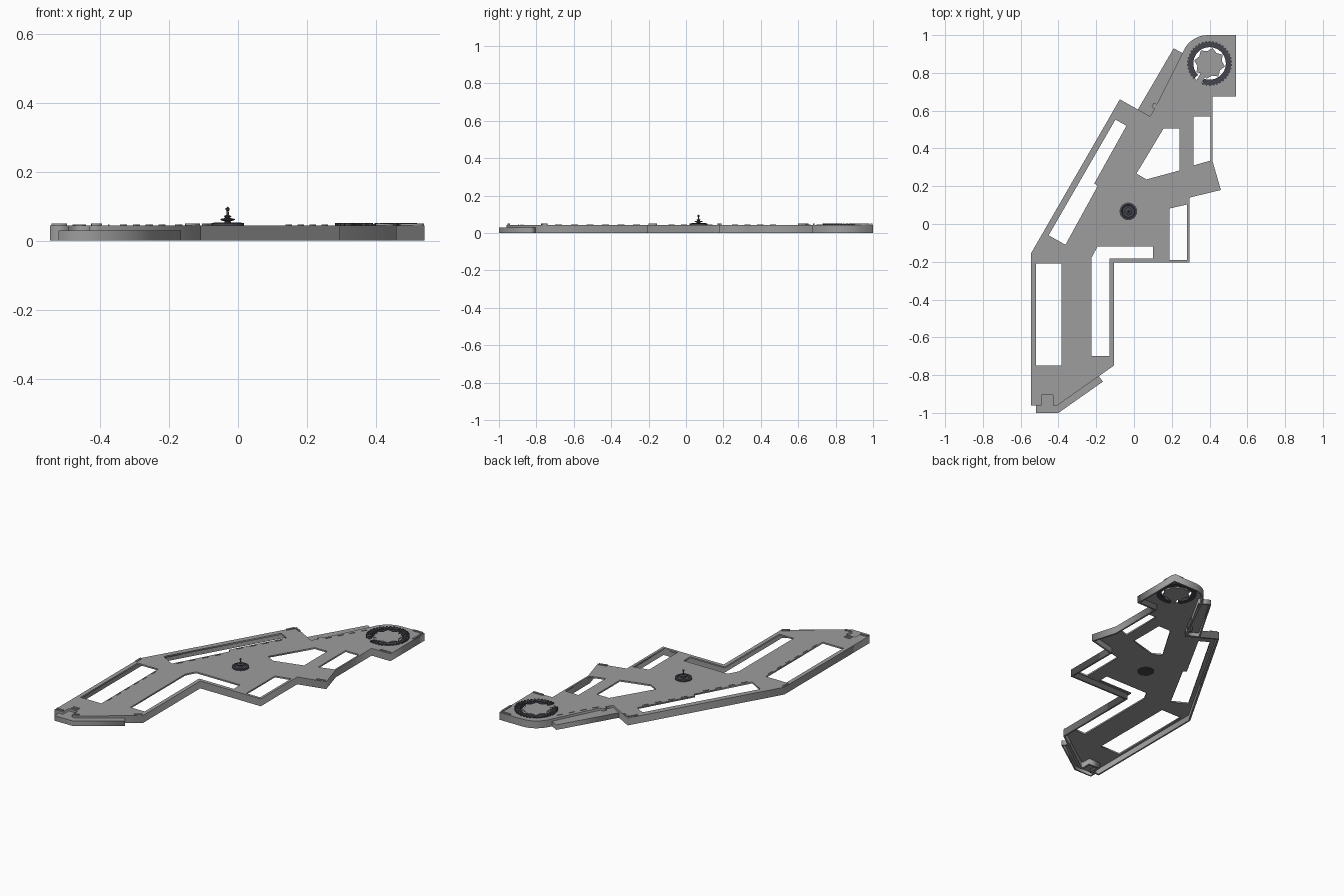
import bpy, bmesh, math
from mathutils import Vector

if "Cube" in bpy.data.objects:
    bpy.data.objects.remove(bpy.data.objects["Cube"])


def material(name, rgb):
    m = bpy.data.materials.new(name)
    m.diffuse_color = (*rgb, 1)
    m.use_nodes = True
    m.node_tree.nodes["Principled BSDF"].inputs["Base Color"].default_value = m.diffuse_color
    return m


GREY = material("mid grey", (0.34, 0.34, 0.34))
DARK = material("dark blue grey", (0.06, 0.06, 0.075))
TOP = 0.044


def finish(name, bm, mat):
    bmesh.ops.remove_doubles(bm, verts=bm.verts, dist=0.00001)
    bmesh.ops.recalc_face_normals(bm, faces=bm.faces)
    me = bpy.data.meshes.new(name)
    bm.to_mesh(me)
    bm.free()
    me.materials.append(mat)
    ob = bpy.data.objects.new(name, me)
    bpy.context.collection.objects.link(ob)
    return ob


def plate(name, loops, z0, z1, mat=GREY):
    """Flat slab; the first loop is the outline, the others are holes."""
    cu = bpy.data.curves.new(name, 'CURVE')
    cu.dimensions = '2D'
    cu.fill_mode = 'BOTH'
    cu.extrude = (z1 - z0) / 2
    for loop in loops:
        sp = cu.splines.new('POLY')
        sp.points.add(len(loop) - 1)
        for p, (x, y) in zip(sp.points, loop):
            p.co = (x, y, 0, 1)
        sp.use_cyclic_u = True
    tmp = bpy.data.objects.new(name + "_tmp", cu)
    bpy.context.collection.objects.link(tmp)
    dg = bpy.context.evaluated_depsgraph_get()
    me = bpy.data.meshes.new_from_object(tmp.evaluated_get(dg))
    bm = bmesh.new()
    bm.from_mesh(me)
    bpy.data.objects.remove(tmp)
    bpy.data.meshes.remove(me)
    bmesh.ops.translate(bm, verts=bm.verts, vec=(0, 0, (z0 + z1) / 2))
    return finish(name, bm, mat)


def inset(loop, d):
    """Mitred inward offset of a clockwise loop."""
    out = []
    for i, p in enumerate(loop):
        p = Vector(p)
        a = (p - Vector(loop[i - 1])).normalized()
        b = (Vector(loop[(i + 1) % len(loop)]) - p).normalized()
        na, nb = Vector((a.y, -a.x)), Vector((b.y, -b.x))
        out.append(tuple(p + (na + nb) * d / max(0.3, 1 + na.dot(nb))))
    return out


def arc(cx, cy, r, a0, a1, n):
    return [(cx + r * math.cos(math.radians(a0 + (a1 - a0) * i / n)),
             cy + r * math.sin(math.radians(a0 + (a1 - a0) * i / n))) for i in range(n + 1)]


def strip(name, a, b, width, z0, z1, mat=GREY):
    a, b = Vector(a), Vector(b)
    d = (b - a).normalized()
    n = Vector((-d.y, d.x)) * width / 2
    return plate(name, [[a + n, b + n, b - n, a - n]], z0, z1, mat)


def lathe(name, profile, x, y, mat, n=20):
    bm = bmesh.new()
    vs = [bm.verts.new((x + r, y, z)) for r, z in profile]
    es = [bm.edges.new(p) for p in zip(vs, vs[1:])]
    bmesh.ops.spin(bm, geom=vs + es, cent=(x, y, 0), axis=(0, 0, 1),
                   angle=math.tau, steps=n)
    return finish(name, bm, mat)


# Hull outline, clockwise, with a rounded far corner and a slot at the near end
CX, CY = 0.40, 0.85
outline = [(0.54, 1.0), (0.54, 0.675), (0.415, 0.675), (0.415, 0.335), (0.46, 0.18),
           (0.295, 0.14), (0.295, -0.205), (-0.107, -0.205), (-0.107, -0.75),
           (-0.405, -0.96), (-0.43, -0.96), (-0.43, -0.905), (-0.49, -0.905),
           (-0.49, -0.96), (-0.545, -0.96), (-0.545, -0.155), (-0.075, 0.66),
           (0.085, 0.57), (0.108, 0.61), (0.093, 0.62), (0.104, 0.64), (0.122, 0.635)]
outline += arc(0.39, 0.86, 0.14, 150, 90, 8)

holes = [
    [(-0.52, -0.21), (-0.383, -0.21), (-0.383, -0.75), (-0.52, -0.75)],
    [(-0.098, 0.553), (-0.04, 0.52), (-0.21, 0.215), (-0.193, 0.2), (-0.363, -0.11), (-0.452, -0.06)],
    [(0.156, 0.505), (0.24, 0.505), (0.24, 0.283), (0.066, 0.236), (0.013, 0.267)],
    [(0.315, 0.57), (0.405, 0.57), (0.405, 0.336), (0.315, 0.31)],
    [(0.188, 0.082), (0.28, 0.103), (0.28, -0.19), (0.188, -0.19)],
    [(-0.193, -0.12), (0.1, -0.12), (0.1, -0.183), (-0.13, -0.183), (-0.13, -0.70),
     (-0.225, -0.70), (-0.225, -0.178)],
]
ring_hole = arc(CX, CY, 0.11, 0, 352.5, 47)

# Deck and hollow skirt beneath it
plate("deck", [outline] + holes + [ring_hole], 0.035, TOP)
plate("skirt", [outline, inset(outline, 0.01)], 0, 0.036)

# Lower ledges at both ends, each with its own skirt
ledges = {
    "near_ledge": [(-0.165, -0.835), (-0.40, -1.0), (-0.52, -1.0), (-0.52, -0.96), (-0.495, -0.96),
                   (-0.495, -0.895), (-0.425, -0.895), (-0.425, -0.96), (-0.405, -0.96), (-0.19, -0.80)],
    "far_ledge": [(0.275, 0.895), (0.125, 0.63), (0.09, 0.565), (0.02, 0.605), (0.21, 0.93)],
}
for name, loop in ledges.items():
    plate(name, [loop], 0.022, 0.03)
    plate(name + "_skirt", [loop, inset(loop, 0.008)], 0, 0.023)

# Toothed ring with a gap, and the star plate held in it
plate("turntable_ring", [arc(CX, CY, 0.114, -110, 224, 48) + arc(CX, CY, 0.086, 224, -110, 48)],
      0.032, 0.049, DARK)
for i in range(36):
    a = math.radians(-108 + i * 330 / 35)
    c, s = math.cos(a), math.sin(a)
    strip("ring_tooth", (CX + 0.092 * c, CY + 0.092 * s), (CX + 0.119 * c, CY + 0.119 * s),
          0.010, 0.043, 0.051, DARK)
star = []
for i in range(16):
    a = math.tau * (i + 0.5) / 16
    r = 0.083 if i % 2 else 0.066
    star.append((CX + r * math.cos(a), CY + r * math.sin(a)))
plate("turntable_plate", [star], 0.035, 0.046)
g = math.radians(240)
strip("plate_bridge", (CX + 0.06 * math.cos(g), CY + 0.06 * math.sin(g)),
      (CX + 0.12 * math.cos(g), CY + 0.12 * math.sin(g)), 0.03, 0.036, TOP - 0.001)

# Mast on its round base, showing through underneath
MX, MY = -0.03, 0.067
lathe("mast_base", [(0, 0.032), (0.047, 0.032), (0.047, 0.051), (0.036, 0.053),
                    (0.032, 0.049), (0.02, 0.049), (0, 0.05)], MX, MY, DARK)
lathe("mast", [(0.012, 0.049), (0.008, 0.056), (0.021, 0.060), (0.021, 0.063), (0.007, 0.066),
               (0.011, 0.071), (0.004, 0.075), (0.003, 0.086), (0.006, 0.089),
               (0.006, 0.094), (0.002, 0.097), (0, 0.1)], MX, MY, DARK, 12)

# Raised corner pads
pads = [((-0.54, -0.948), (-0.495, -0.948)), ((-0.425, -0.95), (-0.395, -0.945)),
        ((0.47, 0.992), (0.532, 0.992)), ((0.534, 0.98), (0.534, 0.90)),
        ((0.47, 0.683), (0.535, 0.683)), ((0.40, 0.172), (0.45, 0.185)),
        ((-0.10, 0.60), (-0.075, 0.645)), ((-0.07, 0.65), (-0.03, 0.628)),
        ((-0.536, -0.20), (-0.536, -0.155)), ((-0.113, -0.745), (-0.15, -0.771))]
for a, b in pads:
    strip("corner_pad", a, b, 0.01, TOP - 0.001, 0.05)

# Rows of small clips along the deck edges
rows = [((-0.375, -0.72), (-0.375, -0.22), 6), ((-0.35, -0.11), (-0.20, 0.16), 4),
        ((-0.19, 0.23), (-0.035, 0.50), 4), ((0.13, 0.62), (0.27, 0.87), 4)]
for a, b, n in rows:
    a, b = Vector(a), Vector(b)
    for i in range(n):
        p = a.lerp(b, (i + 0.25) / n)
        strip("edge_clip", p, p + (b - a) * 0.45 / n, 0.004, TOP - 0.001, 0.047)

# Small vent bars behind the slot
for k in range(3):
    strip("vent_bar", (-0.48, -0.895 + k * 0.012), (-0.44, -0.895 + k * 0.012), 0.005, TOP - 0.001, 0.047)
